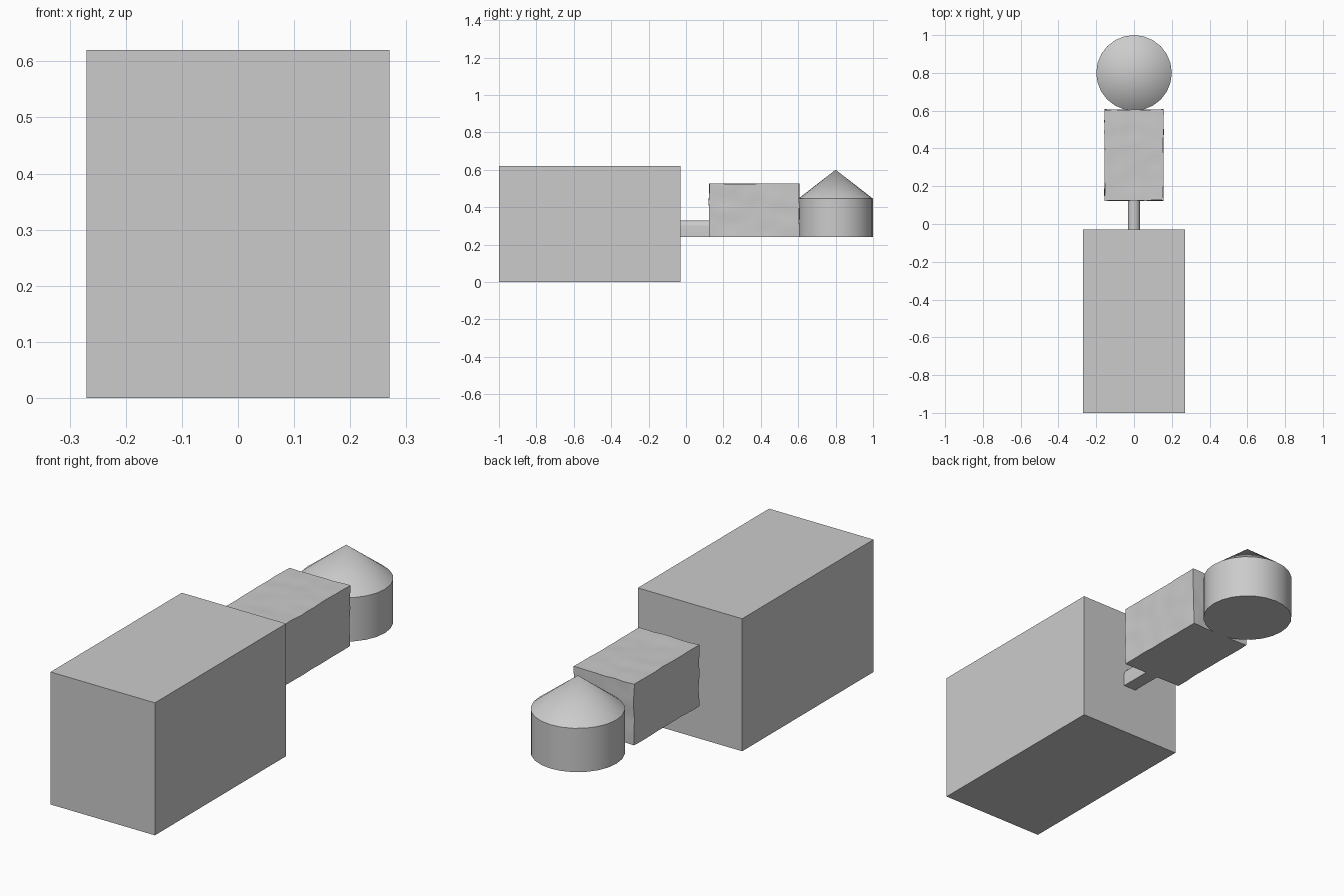
import bpy, bmesh, math
from mathutils import Vector, noise

if "Cube" in bpy.data.objects:
    bpy.data.objects.remove(bpy.data.objects["Cube"])


def make(name, bm, smooth=False):
    bmesh.ops.recalc_face_normals(bm, faces=bm.faces)
    me = bpy.data.meshes.new(name)
    bm.to_mesh(me)
    bm.free()
    ob = bpy.data.objects.new(name, me)
    bpy.context.collection.objects.link(ob)
    if smooth:
        bpy.ops.object.select_all(action='DESELECT')
        ob.select_set(True)
        bpy.context.view_layer.objects.active = ob
        bpy.ops.object.shade_smooth_by_angle(angle=math.radians(30))
    return ob


def box(lo, hi):
    bm = bmesh.new()
    bmesh.ops.create_cube(bm, size=1)
    lo, hi = Vector(lo), Vector(hi)
    bmesh.ops.scale(bm, vec=hi - lo, verts=bm.verts)
    bmesh.ops.translate(bm, vec=(lo + hi) / 2, verts=bm.verts)
    return bm


FLOOR = 0.24

# Large plain block at the front
make("main_block", box((-0.27, -1, 0), (0.27, -0.03, 0.62)))

# Narrow passage: flat floor, rounded top
bm = bmesh.new()
r, spring = 0.033, 0.297
profile = [(r, FLOOR)]
profile += [(r * math.cos(a), spring + r * math.sin(a))
            for a in (math.pi * i / 12 for i in range(13))]
profile += [(-r, FLOOR)]
face = bm.faces.new([bm.verts.new((x, -0.03, z)) for x, z in profile])
ext = bmesh.ops.extrude_face_region(bm, geom=[face], use_keep_orig=True)
bmesh.ops.translate(bm, vec=(0, 0.16, 0),
                    verts=[v for v in ext["geom"] if isinstance(v, bmesh.types.BMVert)])
make("connecting_passage", bm, True)

# Chamber with slightly uneven walls and roof, flat floor
bm = box((-0.155, 0.124, FLOOR), (0.155, 0.605, 0.525))
bmesh.ops.subdivide_edges(bm, edges=bm.edges, cuts=15, use_grid_fill=True)
for v in bm.verts:
    n = noise.noise_vector(v.co * 13) * 0.004
    if v.co.z < FLOOR + 0.001:
        n.z = 0
    v.co += n
make("rough_chamber", bm, True)

# Round room with conical roof
bm = bmesh.new()
sides = 24
ring = lambda z: [bm.verts.new((0.2 * math.cos(a), 0.8 + 0.2 * math.sin(a), z))
                  for a in (2 * math.pi * i / sides for i in range(sides))]
low, high = ring(FLOOR), ring(0.445)
apex = bm.verts.new((0, 0.8, 0.6))
bm.faces.new(low)
for i in range(sides):
    j = (i + 1) % sides
    bm.faces.new((low[i], low[j], high[j], high[i]))
    bm.faces.new((high[i], high[j], apex))
make("round_room", bm, True)
